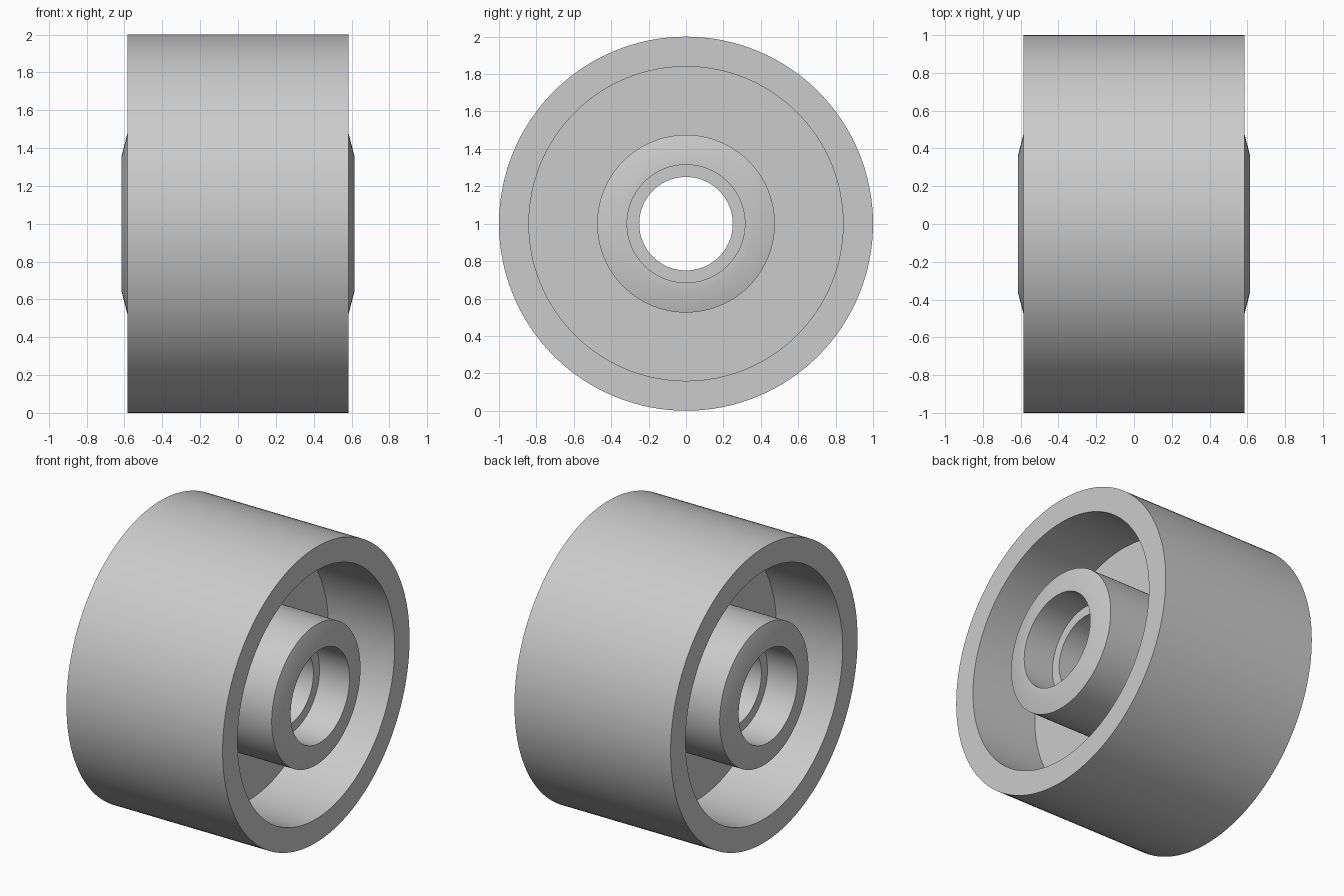
import bpy, bmesh
from math import cos, sin, tau, radians

if "Cube" in bpy.data.objects:
    bpy.data.objects.remove(bpy.data.objects["Cube"])

SEGMENTS = 128
AXLE_Z = 1.0

# Half profile (x along the axle, radius), from the outer tread in to the bore
half = [
    (0.585, 1.0),    # tread edge
    (0.585, 0.84),   # rim inner edge
    (0.09, 0.84),    # web meets rim
    (0.09, 0.475),   # web meets hub
    (0.585, 0.475),  # hub outer edge
    (0.615, 0.36),   # hub bevel
    (0.615, 0.315),  # counterbore mouth
    (0.39, 0.315),   # counterbore floor
    (0.39, 0.25),    # axle bore
]
# Mirror to get the closed cross-section
profile = half + [(-x, r) for x, r in reversed(half)]


def lathe_x(name, points):
    """Revolve a closed profile around the x axis."""
    bm = bmesh.new()
    rings = []
    for i in range(SEGMENTS):
        a = tau * i / SEGMENTS
        rings.append([bm.verts.new((x, r * cos(a), r * sin(a))) for x, r in points])
    n = len(points)
    for i in range(SEGMENTS):
        p, q = rings[i], rings[(i + 1) % SEGMENTS]
        for j in range(n):
            k = (j + 1) % n
            bm.faces.new((p[j], p[k], q[k], q[j]))
    bmesh.ops.recalc_face_normals(bm, faces=bm.faces)
    mesh = bpy.data.meshes.new(name)
    bm.to_mesh(mesh)
    bm.free()
    ob = bpy.data.objects.new(name, mesh)
    bpy.context.collection.objects.link(ob)
    return ob


# Roller wheel: rim, web and hub in one turned body
wheel = lathe_x("roller_wheel", profile)
wheel.location.z = AXLE_Z
bpy.context.view_layer.objects.active = wheel
wheel.select_set(True)
bpy.ops.object.shade_smooth_by_angle(angle=radians(30))
